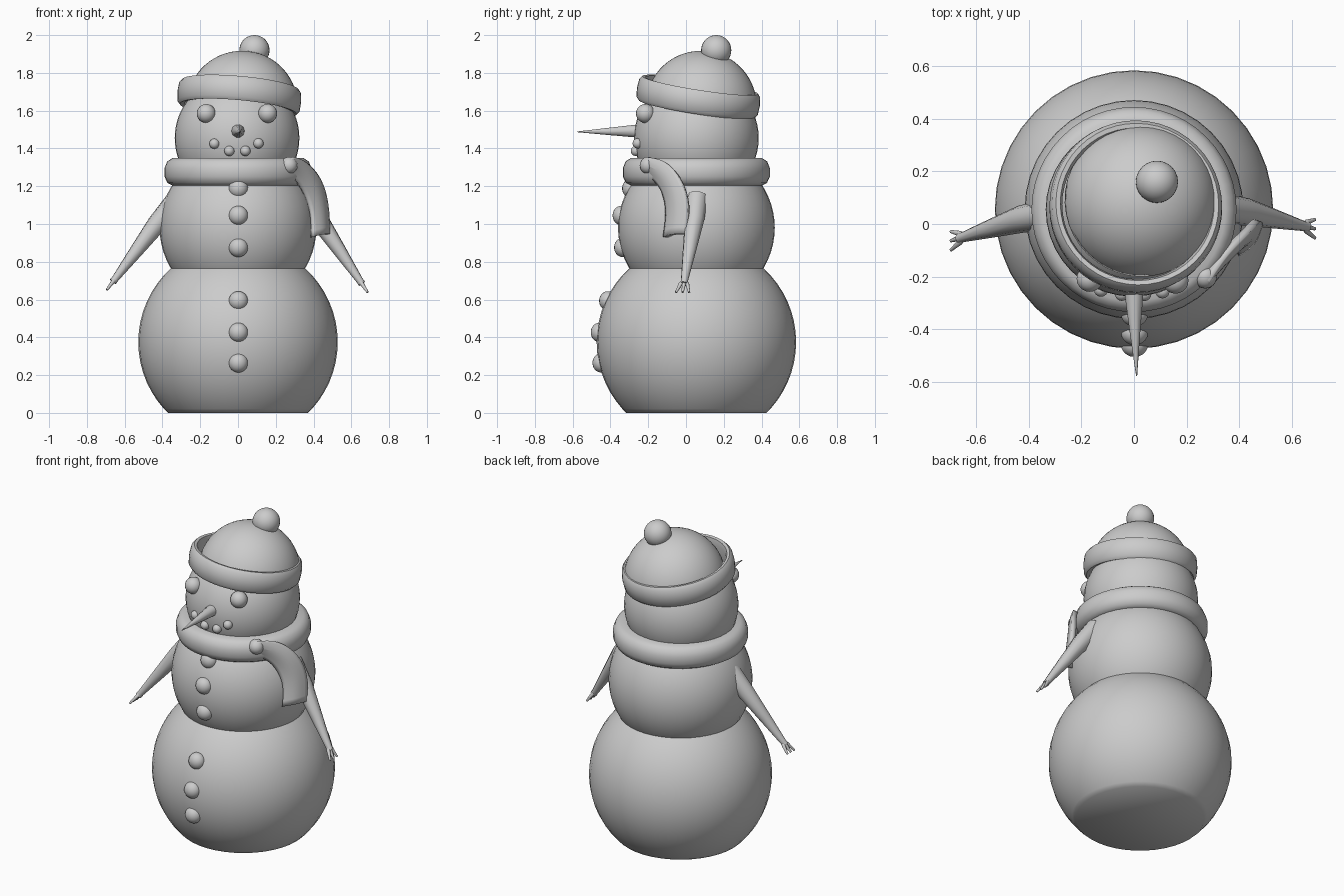
import bpy, bmesh, math
from mathutils import Vector

cube = bpy.data.objects.get("Cube")
if cube:
    bpy.data.objects.remove(cube, do_unlink=True)

grey = bpy.data.materials.new("plain grey")
grey.use_nodes = True
GREY = (0.6, 0.6, 0.6, 1)
grey.diffuse_color = GREY
grey.node_tree.nodes["Principled BSDF"].inputs["Base Color"].default_value = GREY

CY = 0.055                       # depth of the body's axis
TILT = Vector((0.09, 0.155, 1)).normalized()
HAT = Vector((0.007, 0.066, 1.675))


def finish(name, bm, angle=180):
    bmesh.ops.recalc_face_normals(bm, faces=bm.faces)
    mesh = bpy.data.meshes.new(name)
    bm.to_mesh(mesh)
    bm.free()
    ob = bpy.data.objects.new(name, mesh)
    bpy.context.collection.objects.link(ob)
    smooth(ob, angle)
    return ob


def smooth(ob, angle):
    if not ob.data.materials:
        ob.data.materials.append(grey)
    bpy.ops.object.select_all(action='DESELECT')
    ob.select_set(True)
    bpy.context.view_layer.objects.active = ob
    if angle >= 180:
        bpy.ops.object.shade_smooth()
    else:
        bpy.ops.object.shade_smooth_by_angle(angle=math.radians(angle))


def ball(name, centre, radius, segments=32, cut=None, depth=1):
    """Sphere, optionally keeping only the side of a plane its normal points to."""
    bm = bmesh.new()
    bmesh.ops.create_uvsphere(bm, u_segments=segments, v_segments=segments * 3 // 4, radius=radius)
    bmesh.ops.scale(bm, vec=(1, depth, 1), verts=bm.verts)
    bmesh.ops.translate(bm, vec=centre, verts=bm.verts)
    if cut:
        point, normal = cut
        bmesh.ops.bisect_plane(bm, geom=bm.verts[:] + bm.edges[:] + bm.faces[:],
                               plane_co=point, plane_no=normal, clear_inner=True)
        bmesh.ops.holes_fill(bm, edges=[e for e in bm.edges if e.is_boundary])
    return finish(name, bm)


def ring(name, profile, centre, axis=Vector((0, 0, 1)), segments=48):
    """Closed (radius, height) profile turned round an axis."""
    bm = bmesh.new()
    rows = []
    for i in range(segments):
        a = math.tau * i / segments
        rows.append([bm.verts.new((r * math.cos(a), r * math.sin(a), z)) for r, z in profile])
    n = len(profile)
    for i in range(segments):
        p, q = rows[i], rows[(i + 1) % segments]
        for j in range(n):
            k = (j + 1) % n
            bm.faces.new((p[j], q[j], q[k], p[k]))
    turn = Vector((0, 0, 1)).rotation_difference(axis).to_matrix()
    bmesh.ops.rotate(bm, cent=(0, 0, 0), matrix=turn, verts=bm.verts)
    bmesh.ops.translate(bm, vec=centre, verts=bm.verts)
    return finish(name, bm, 50)


def tube(name, points, radii):
    """Tapered round limb along a path."""
    curve = bpy.data.curves.new(name, 'CURVE')
    curve.dimensions = '3D'
    curve.bevel_depth = 1
    curve.bevel_resolution = 3
    curve.use_fill_caps = True
    line = curve.splines.new('POLY')
    line.points.add(len(points) - 1)
    for p, co, r in zip(line.points, points, radii):
        p.co = (*co, 1)
        p.radius = r
    ob = bpy.data.objects.new(name, curve)
    bpy.context.collection.objects.link(ob)
    bpy.ops.object.select_all(action='DESELECT')
    ob.select_set(True)
    bpy.context.view_layer.objects.active = ob
    bpy.ops.object.convert(target='MESH')
    smooth(bpy.context.object, 50)


# Three snowballs; the lowest is cut flat where it stands
lower, middle, head = (0.375, 0.528), (0.98, 0.415), (1.455, 0.33)
ball("lower_body", (0, CY, lower[0]), lower[1], 40, cut=((0, 0, 0), (0, 0, 1)))
ball("middle_body", (0, CY, middle[0]), middle[1], 40)
ball("head", (-0.005, CY, head[0]), head[1], 40)


def front_y(snowball, x, z):
    height, radius = snowball
    return CY - math.sqrt(radius ** 2 - x ** 2 - (z - height) ** 2)


# Buttons, eyes and mouth sit on the snow
for snowball, heights in ((middle, (1.188, 1.045, 0.876)), (lower, (0.593, 0.426, 0.265))):
    for z in heights:
        ball("button", (0.002, front_y(snowball, 0, z) + 0.012, z), 0.051, 20, depth=0.9)
for x in (-0.168, 0.157):
    ball("eye", (x, front_y(head, x, 1.585) - 0.01, 1.585), 0.05, 20)
for x, z in ((-0.125, 1.425), (-0.046, 1.387), (0.039, 1.387), (0.108, 1.427)):
    ball("mouth_pebble", (x, front_y(head, x, z), z), 0.027, 16)

# Carrot nose
tube("nose", [(0, -0.2, 1.492), (0, -0.27, 1.492), (0.004, -0.42, 1.49), (0.01, -0.577, 1.488)],
     [0.038, 0.035, 0.019, 0.002])

# Hat: dome, tilted turned-up brim and bobble
ball("hat_dome", (0.022, 0.08, 1.622), 0.295, 40, cut=(HAT, TILT))
ring("hat_brim", [(0.285, -0.062), (0.31, -0.067), (0.325, -0.05), (0.329, 0), (0.324, 0.045),
                  (0.31, 0.062), (0.293, 0.06), (0.283, 0.03)], HAT, TILT)
ball("hat_bobble", (0.087, 0.16, 1.92), 0.08, 24)

# Scarf wrapped round the neck
ring("scarf_wrap", [(0.28, -0.072), (0.345, -0.074), (0.374, -0.058), (0.389, -0.025), (0.389, 0.02),
                    (0.375, 0.055), (0.347, 0.073), (0.28, 0.073)], (0, CY, 1.276))

# Scarf tail: a draped strip between its inner and outer edges
edges = [((0.225, -0.225, 1.28), (0.275, -0.21, 1.35)),
         ((0.30, -0.16, 1.24), (0.345, -0.10, 1.335)),
         ((0.35, -0.11, 1.17), (0.435, -0.02, 1.24)),
         ((0.39, -0.09, 1.06), (0.47, 0.025, 1.10)),
         ((0.39, -0.11, 0.93), (0.475, 0, 0.945))]
bm = bmesh.new()
rows = []
for a, b in edges:
    a, b = Vector(a), Vector(b)
    mid = (a + b) / 2 + Vector((0.02, -0.02, 0.01))
    rows.append([bm.verts.new(p) for p in (a, mid, b)])
for p, q in zip(rows, rows[1:]):
    for j in range(2):
        bm.faces.new((p[j], q[j], q[j + 1], p[j + 1]))
tail = finish("scarf_tail", bm)
sub = tail.modifiers.new("soften", 'SUBSURF')
sub.levels = sub.render_levels = 2
sub.boundary_smooth = 'PRESERVE_CORNERS'
thick = tail.modifiers.new("thickness", 'SOLIDIFY')
thick.thickness = 0.03
thick.offset = 0
smooth(tail, 50)
ball("scarf_knot", (0.27, -0.2, 1.31), 0.045, 16)

# Arms with three fingers each
for side, start, elbow, wrist in (
        ("left", (0.34, 0.058, 1.14), (0.43, 0.045, 1.02), (0.645, -0.008, 0.70)),
        ("right", (-0.33, 0.035, 1.12), (-0.43, 0.018, 1.0), (-0.65, -0.05, 0.71))):
    start, elbow, wrist = Vector(start), Vector(elbow), Vector(wrist)
    along = (wrist - elbow).normalized()
    tip = wrist + along * 0.02
    tube(side + "_arm", [start, elbow, (elbow + wrist) / 2, wrist, tip],
         [0.058, 0.052, 0.036, 0.019, 0.02])
    for spread in (-0.035, 0, 0.035):
        shift = Vector((0, spread, 0))
        tube(side + "_finger", [wrist, tip + shift * 0.5, tip + along * 0.055 + shift],
             [0.012, 0.011, 0.006])
